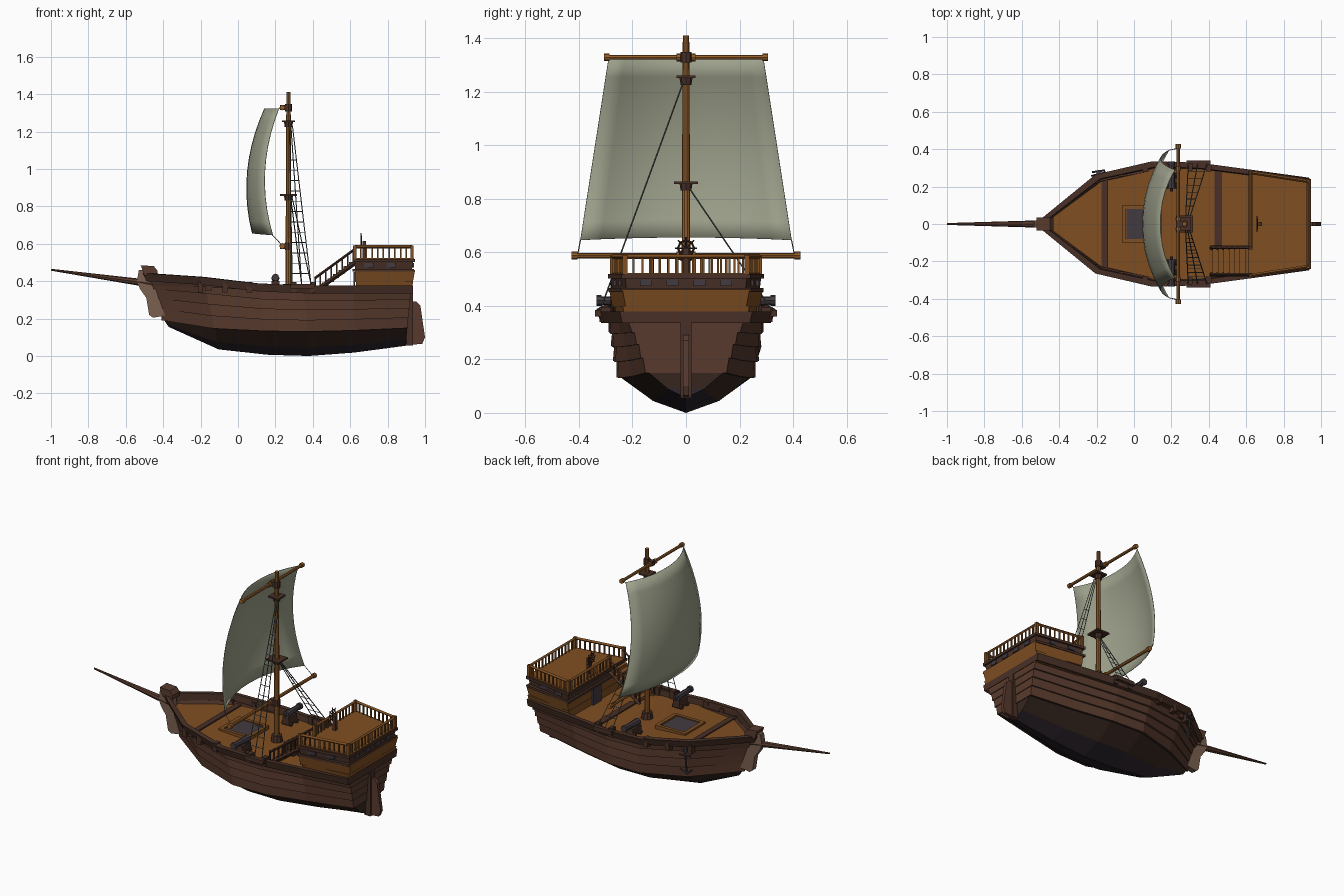
import bpy, bmesh, math
from mathutils import Vector, Matrix

if "Cube" in bpy.data.objects:
    bpy.data.objects.remove(bpy.data.objects["Cube"])

def colour(name, r, g, b):
    m = bpy.data.materials.new(name)
    lin = [((c / 255 + 0.055) / 1.055) ** 2.4 for c in (r, g, b)]
    m.diffuse_color = (*lin, 1)
    m.use_nodes = True
    m.node_tree.nodes["Principled BSDF"].inputs["Base Color"].default_value = m.diffuse_color
    return m

PLANK = colour("plank brown", 88, 58, 45)
WALE = colour("dark brown", 72, 48, 38)
UNDER = colour("underside brown", 56, 39, 32)
KEEL = colour("keel purple black", 46, 38, 46)
DECK = colour("deck orange brown", 128, 79, 34)
SPAR = colour("spar gold brown", 150, 95, 40)
SAIL = colour("sail grey green", 158, 162, 140)
IRON = colour("iron grey", 66, 58, 64)
ROPE = colour("rope grey", 88, 98, 92)
STEM = colour("stem taupe", 122, 96, 80)

def finish(bm, name, *mats, smooth=False):
    bmesh.ops.recalc_face_normals(bm, faces=bm.faces)
    me = bpy.data.meshes.new(name)
    bm.to_mesh(me)
    bm.free()
    for m in mats:
        me.materials.append(m)
    ob = bpy.data.objects.new(name, me)
    bpy.context.collection.objects.link(ob)
    for p in me.polygons:
        p.use_smooth = smooth
    return ob

def box(bm, x0, x1, y0, y1, z0, z1):
    M = Matrix.Translation(((x0 + x1) / 2, (y0 + y1) / 2, (z0 + z1) / 2)) @ \
        Matrix.Diagonal((x1 - x0, y1 - y0, z1 - z0, 1))
    bmesh.ops.create_cube(bm, size=1, matrix=M)

def tube(bm, p0, p1, r0, r1=None, n=8):
    p0, p1 = Vector(p0), Vector(p1)
    d = p1 - p0
    M = Matrix.Translation((p0 + p1) / 2) @ d.to_track_quat('Z', 'Y').to_matrix().to_4x4()
    bmesh.ops.create_cone(bm, cap_ends=True, segments=n, radius1=r0,
                          radius2=r0 if r1 is None else r1, depth=d.length, matrix=M)

def hexa(bm, x0, x1, w0, w1, z0, z1, flare=0.0):
    """Tapered slab: half width w0 at x0, w1 at x1, growing by flare at the top."""
    lo = [bm.verts.new(v) for v in ((x0, -w0, z0), (x1, -w1, z0), (x1, w1, z0), (x0, w0, z0))]
    g = flare
    hi = [bm.verts.new(v) for v in ((x0, -w0 - g, z1), (x1 + g, -w1 - g, z1), (x1 + g, w1 + g, z1), (x0, w0 + g, z1))]
    bm.faces.new(lo)
    bm.faces.new(hi)
    for i in range(4):
        j = (i + 1) % 4
        bm.faces.new((lo[i], lo[j], hi[j], hi[i]))

def plate(name, pts, t, mat):
    """Side profile in x,z extruded to thickness t about y = 0."""
    bm = bmesh.new()
    f = bm.faces.new([bm.verts.new((x, -t / 2, z)) for x, z in pts])
    r = bmesh.ops.extrude_face_region(bm, geom=[f])
    bmesh.ops.translate(bm, vec=(0, t, 0), verts=[v for v in r["geom"] if isinstance(v, bmesh.types.BMVert)])
    return finish(bm, name, mat)

# --- hull: lofted rows, clinker planks, bulwark and deck in one skin
U = [0, .21, .42, .59, .78, 1]
F = [.05, .79, 1, .98, .87, .74]
SHEER = [.065, .045, .01, 0, 0, 0]
ROCK = [.155, .035, .006, 0, .018, .055]
# row: z, rocker factor, sheer factor, half width, bow x, stern x, fullness power, colour of band above
rows = [(0, 1, 0, 0, -.37, .90, 1, 3), (.045, .8, 0, .13, -.38, .90, 2.2, 2), (.13, .35, .1, .245, -.395, .905, 1.9, 2)]
lv = [(.13, .247, -.40), (.19, .260, -.415), (.245, .268, -.435), (.295, .276, -.455), (.34, .29, -.475)]
for i in range(4):
    (za, wa, xa), (zb, wb, xb) = lv[i], lv[i + 1]
    p = 1.8 - .2 * i
    k = .35 * (1 - i / 4)
    s = .1 + .225 * i
    rows.append((za, k, s, wa + .013, xa - .008, .91 + .005 * i, p, 0))
    rows.append((zb, k - .0875, s + .225, wb, xb, .91 + .005 * i, p - .2, 0))
rows += [(.335, 0, 1, .322, -.49, .935, 1, 1), (.378, 0, 1, .335, -.51, .935, 1, 1),
         (.378, 0, 1, .305, -.475, .92, 1, 1), (.345, 0, .5, .30, -.465, .92, 1, 4), (.345, 0, .5, 0, -.465, .92, 1, 4)]
bm = bmesh.new()
grid = []
for z, k, s, w, xb, xs, p, c in rows:
    grid.append([[bm.verts.new((xb + (xs - xb) * u, sd * w * f ** p, z + k * r + s * h))
                  for u, f, h, r in zip(U, F, SHEER, ROCK)] for sd in (-1, 1)])
for a, b, row in zip(grid, grid[1:], rows):
    quads = [(a[s][i], a[s][i + 1], b[s][i + 1], b[s][i]) for s in (0, 1) for i in range(5)]
    quads += [(a[0][e], a[1][e], b[1][e], b[0][e]) for e in (0, 5)]
    for q in quads:
        bm.faces.new(q).material_index = row[7]
bmesh.ops.remove_doubles(bm, verts=bm.verts, dist=1e-5)
finish(bm, "hull", PLANK, WALE, UNDER, KEEL, DECK)

# --- stem, bowsprit, rudder
plate("stem_knee", [(-.45, .46), (-.53, .46), (-.54, .40), (-.525, .36), (-.49, .31), (-.475, .22), (-.455, .205),
                    (-.39, .215), (-.42, .30)], .035, STEM)
plate("stem_head", [(-.43, .43), (-.50, .43), (-.52, .485), (-.45, .48), (-.43, .455)], .07, PLANK)
bm = bmesh.new()
tube(bm, (-.46, 0, .385), (-1, 0, .461), .021, .005)
finish(bm, "bowsprit", PLANK)
plate("rudder", [(.925, .06), (.985, .065), (1, .10), (.985, .20), (.975, .27), (.955, .29), (.925, .29)], .022, PLANK)
bm = bmesh.new()
box(bm, .895, .935, -.02, .02, .055, .35)
finish(bm, "stern_post", WALE)

# --- stern castle
bm = bmesh.new()
hexa(bm, .63, .925, .255, .225, .335, .40, .012)
hexa(bm, .625, .935, .275, .225, .395, .46, .012)
finish(bm, "castle_lower_boards", DECK)
bm = bmesh.new()
hexa(bm, .625, .93, .275, .222, .455, .51, .006)
hexa(bm, .612, .94, .29, .243, .452, .466)
hexa(bm, .612, .945, .292, .24, .502, .518)
finish(bm, "castle_upper_boards", WALE)
bm = bmesh.new()
hexa(bm, .615, .94, .28, .23, .516, .523)
finish(bm, "castle_deck", DECK)
bm = bmesh.new()
for y in (-.15, -.05, .05, .15):
    box(bm, .93, .94, y - .022, y + .022, .473, .498)
for x in (.70, .82):
    for s in (-1, 1):
        w = .28 - (x - .625) * .17
        box(bm, x - .025, x + .025, s * w - .005, s * w + .005, .474, .496)
box(bm, .617, .626, -.04, .04, .345, .45)
finish(bm, "windows_and_door", IRON)

# --- castle railing
bm = bmesh.new()
post = [(.625, -.275), (.93, -.228), (.93, .228), (.625, .275), (.625, -.13)]
for (xa, ya), (xb, yb) in zip(post, post[1:]):
    tube(bm, (xa, ya, .583), (xb, yb, .583), .009, n=4)
    n = max(3, round(math.hypot(xb - xa, yb - ya) / .032))
    for i in range(1, n):
        x, y = xa + (xb - xa) * i / n, ya + (yb - ya) * i / n
        box(bm, x - .004, x + .004, y - .004, y + .004, .52, .58)
for x, y in post:
    box(bm, x - .009, x + .009, y - .009, y + .009, .515, .59)
finish(bm, "castle_railing", DECK)

# --- stairs up to the castle deck
bm = bmesh.new()
for i in range(7):
    x, z = .42 + .029 * i, .365 + .022 * i
    box(bm, x, x + .034, -.265, -.13, z - .014, z + .006)
finish(bm, "stair_treads", DECK)
bm = bmesh.new()
for y in (-.27, -.127):
    tube(bm, (.41, y, .345), (.63, y, .50), .012, n=4)
    tube(bm, (.41, y, .415), (.63, y, .575), .007, n=4)
    for i in range(8):
        x, z = .412 + .029 * i, .35 + .0205 * i
        box(bm, x - .004, x + .004, y - .004, y + .004, z, z + .075)
finish(bm, "stair_railing", WALE)

# --- steering wheel
bm = bmesh.new()
box(bm, .665, .685, -.012, .012, .52, .615)
for i in range(8):
    a, b = math.pi * i / 4, math.pi * (i + 1) / 4
    tube(bm, (.658, 0, .615), (.658, .042 * math.cos(a), .615 + .042 * math.sin(a)), .003, n=4)
    tube(bm, (.658, .03 * math.cos(a), .615 + .03 * math.sin(a)),
         (.658, .03 * math.cos(b), .615 + .03 * math.sin(b)), .004, n=4)
finish(bm, "steering_wheel", WALE)

# --- deck fittings: hatch, beams, cleats
bm = bmesh.new()
box(bm, -.04, .12, -.08, .08, .345, .366)
finish(bm, "hatch_grate", IRON)
bm = bmesh.new()
for x in (-.065, .125):
    box(bm, x, x + .022, -.10, .10, .34, .372)
for y in (-.10, .08):
    box(bm, -.06, .14, y, y + .02, .34, .372)
finish(bm, "hatch_frame", DECK)
bm = bmesh.new()
box(bm, -.175, -.14, -.245, .245, .35, .374)
box(bm, .43, .47, -.12, .285, .34, .353)
for s in (-1, 1):
    for x, y in ((-.2, .235), (-.07, .272), (.06, .30), (.30, .305), (.40, .30)):
        box(bm, x - .014, x + .014, s * y - .018, s * y + .018, .34, .395)
    box(bm, .28, .41, s * .325 - .014, s * .325 + .014, .36, .385)
finish(bm, "deck_beams_and_cleats", WALE)

# --- cannons
bm = bmesh.new()
bc = bmesh.new()
for s in (-1, 1):
    tube(bm, (.2, s * .19, .415), (.2, s * .33, .42), .022, .015)
    tube(bm, (.2, s * .315, .42), (.2, s * .335, .42), .02)
    tube(bm, (.2, s * .175, .414), (.2, s * .19, .415), .008)
    box(bc, .178, .222, s * .23 - .04, s * .23 + .04, .36, .40)
    for y in (.205, .26):
        tube(bc, (.168, s * y, .36), (.232, s * y, .36), .014)
finish(bm, "cannon_barrels", IRON)
finish(bc, "cannon_carriages", WALE)

# --- anchor on the back side of the bow
bm = bmesh.new()
tube(bm, (-.19, .278, .36), (-.19, .265, .22), .006, n=6)
tube(bm, (-.225, .277, .34), (-.155, .287, .34), .006, n=6)
tube(bm, (-.19, .277, .38), (-.19, .277, .36), .013, n=6)
for s in (-1, 1):
    tube(bm, (-.19, .265, .22), (-.19 + s * .038, .268 + s * .01, .25), .008, .004, n=6)
finish(bm, "anchor", IRON)

# --- mast, yards and their fittings
MX = .27
bm = bmesh.new()
tube(bm, (MX, 0, .345), (MX, 0, .87), .017, .015, 10)
tube(bm, (MX, 0, .86), (MX, 0, 1.41), .015, .012, 10)
YX = .237
yards = ((1.328, .295, .009), (.587, .415, .010))
for z, w, r in yards:
    tube(bm, (YX, -w, z), (YX, w, z), r)
    for s in (-1, 1):
        tube(bm, (YX, s * (w - .01), z), (YX, s * (w + .012), z), r + .005)
        tube(bm, (YX, s * .02, z), (YX, s * .035, z), r + .006)
finish(bm, "mast_and_yards", SPAR)
bm = bmesh.new()
tube(bm, (MX, 0, .345), (MX, 0, .385), .036, .03, 10)
for z, h in ((.855, .045), (1.25, .036)):
    box(bm, MX - h, MX + h, -h, h, z, z + .01)
    tube(bm, (MX, 0, z - .025), (MX, 0, z), .02, .024)
for z, w, r in yards:
    tube(bm, (MX, 0, z - .02), (MX, 0, z + .02), .02)
    box(bm, YX - .012, MX, -.015, .015, z - .014, z + .014)
finish(bm, "mast_fittings", WALE)

# --- sail: bulging grid
N = 10
bm = bmesh.new()
vs = []
for i in range(N + 1):
    t = i / N                                   # 0 at the foot, 1 at the head
    edge = .185 + .032 * t - .235 * t * (1 - t)
    depth = .11 - .033 * t
    half = .395 - .105 * t
    for j in range(N + 1):
        s = 2 * j / N - 1
        vs.append(bm.verts.new((edge - depth * (1 - abs(s) ** 2.2), s * half,
                                .645 + .677 * t + .01 * (1 - t) * (1 - s * s))))
for i in range(N):
    for j in range(N):
        a = i * (N + 1) + j
        bm.faces.new((vs[a], vs[a + 1], vs[a + N + 2], vs[a + N + 1]))
sail = finish(bm, "sail", SAIL, smooth=True)
mod = sail.modifiers.new("thickness", 'SOLIDIFY')
mod.thickness = .003

# --- shrouds with ratlines, and sail sheets
bm = bmesh.new()
for s, top, n in ((-1, 1.23, 13), (1, .84, 7)):
    foot = [Vector((x, s * .32, .385)) for x in (.29, .34, .39)]
    head = [Vector((MX + .005 + .008 * i, s * .012, top)) for i in range(3)]
    for a, b in zip(foot, head):
        tube(bm, a, b, .0028, n=4)
    for i in range(1, n):
        t = .85 * i / n
        tube(bm, foot[0].lerp(head[0], t), foot[2].lerp(head[2], t), .002, n=4)
for s in (-1, 1):
    tube(bm, (.185, s * .394, .646), (YX, s * .405, .59), .002, n=4)
    tube(bm, (.217, s * .289, 1.32), (YX, s * .289, 1.328), .002, n=4)
finish(bm, "rigging", ROPE)
